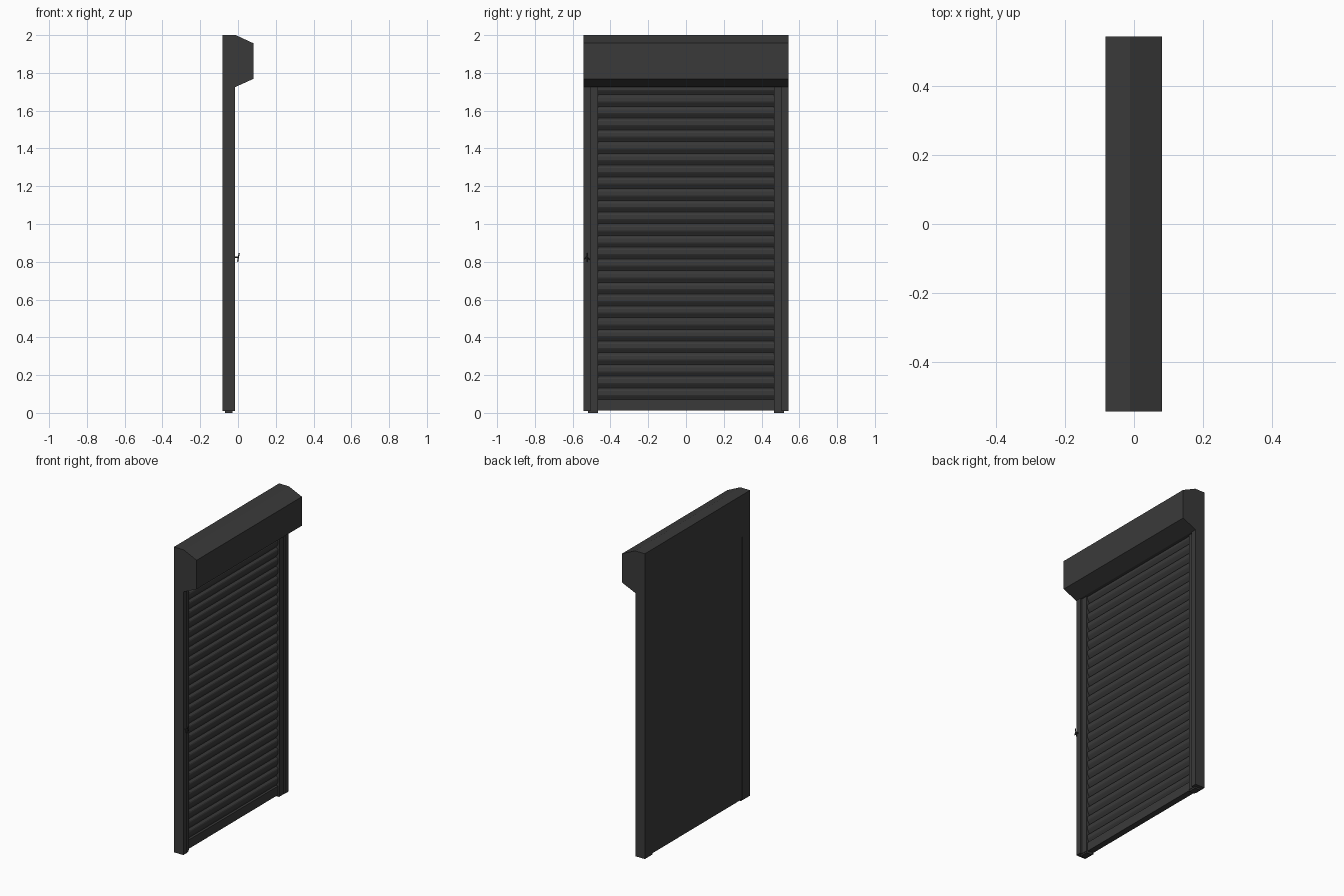
import bpy, bmesh
from mathutils import Vector

cube = bpy.data.objects.get("Cube")
if cube:
    bpy.data.objects.remove(cube)

GREY = (0.042, 0.042, 0.042, 1)
mat = bpy.data.materials.new("anthracite_grey")
mat.use_nodes = True
mat.diffuse_color = GREY
mat.node_tree.nodes["Principled BSDF"].inputs["Base Color"].default_value = GREY


def finish(name, bm):
    bmesh.ops.recalc_face_normals(bm, faces=bm.faces)
    mesh = bpy.data.meshes.new(name)
    bm.to_mesh(mesh)
    bm.free()
    mesh.materials.append(mat)
    obj = bpy.data.objects.new(name, mesh)
    bpy.context.scene.collection.objects.link(obj)
    return obj


def extrude_y(name, profile, y0, y1):
    """Sweep an (x, z) outline from y0 to y1."""
    bm = bmesh.new()
    face = bm.faces.new([bm.verts.new((x, y0, z)) for x, z in profile])
    ext = bmesh.ops.extrude_face_region(bm, geom=[face])
    moved = [g for g in ext["geom"] if isinstance(g, bmesh.types.BMVert)]
    bmesh.ops.translate(bm, verts=moved, vec=(0, y1 - y0, 0))
    return finish(name, bm)


def box(name, x, y, z):
    return extrude_y(name, [(x[0], z[0]), (x[1], z[0]), (x[1], z[1]), (x[0], z[1])], *y)


def rod(name, points, radius):
    curve = bpy.data.curves.new(name, "CURVE")
    curve.dimensions = "3D"
    curve.bevel_depth = radius
    curve.bevel_resolution = 2
    curve.use_fill_caps = True
    spline = curve.splines.new("POLY")
    spline.points.add(len(points) - 1)
    for p, co in zip(spline.points, points):
        p.co = (*co, 1)
    curve.materials.append(mat)
    obj = bpy.data.objects.new(name, curve)
    bpy.context.scene.collection.objects.link(obj)
    return obj


BACK, FRONT = -0.083, -0.015
HALF, INNER = 0.542, 0.465
TOP = 1.725

# Roller housing with chamfered front
housing = [(BACK, TOP), (FRONT, TOP), (0.081, 1.768), (0.081, 1.957), (-0.012, 2.0), (BACK, 2.0)]
extrude_y("roller_housing", housing, -HALF + 0.003, HALF - 0.003)
for side, sign in (("right", -1), ("left", 1)):
    extrude_y(side + "_end_cap", housing, sign * (HALF - 0.003), sign * HALF)

# Guide rails: outer post, stepped inner lip and foot
for side, sign in (("right", -1), ("left", 1)):
    box(side + "_rail_post", (BACK, FRONT), (sign * 0.505, sign * HALF), (0.01, TOP))
    box(side + "_rail_lip", (BACK, FRONT - 0.012), (sign * INNER, sign * 0.505), (0.01, TOP))
    box(side + "_rail_foot", (-0.07, -0.03), (sign * INNER, sign * 0.52), (0, 0.01))

# Shutter curtain: backing sheet, bottom bar and repeated slats
SHEET = -0.052
box("curtain_backing", (BACK + 0.004, SHEET), (-INNER, INNER), (0.015, TOP))
box("bottom_bar", (SHEET, -0.036), (-INNER, INNER), (0.012, 0.07))
PITCH = 0.0621
slat = [(SHEET, 0), (SHEET + 0.003, 0.005), (-0.040, 0.018), (-0.036, 0.026),
        (-0.036, 0.046), (-0.039, 0.053), (SHEET, PITCH)]
for i in range(27):
    z = 0.07 + i * PITCH
    outline = [(px, min(z + pz, TOP)) for px, pz in slat]
    if outline[-2][1] >= TOP:
        outline = [p for p in outline if p[1] < TOP] + [(-0.036, TOP), (SHEET, TOP)]
    extrude_y(f"slat_{i + 1}", outline, -INNER, INNER)

# Small cord hook on the right rail
hook_y = -0.525
rod("hook_post", [(FRONT - 0.004, hook_y, 0.825), (0.004, hook_y, 0.825)], 0.004)
rod("hook_bar", [(-0.002, hook_y, 0.80), (0.002, hook_y, 0.825), (0.007, hook_y, 0.847)], 0.003)
rod("hook_cross", [(0.0, hook_y - 0.014, 0.812), (0.003, hook_y, 0.828), (0.0, hook_y + 0.014, 0.812)], 0.003)
